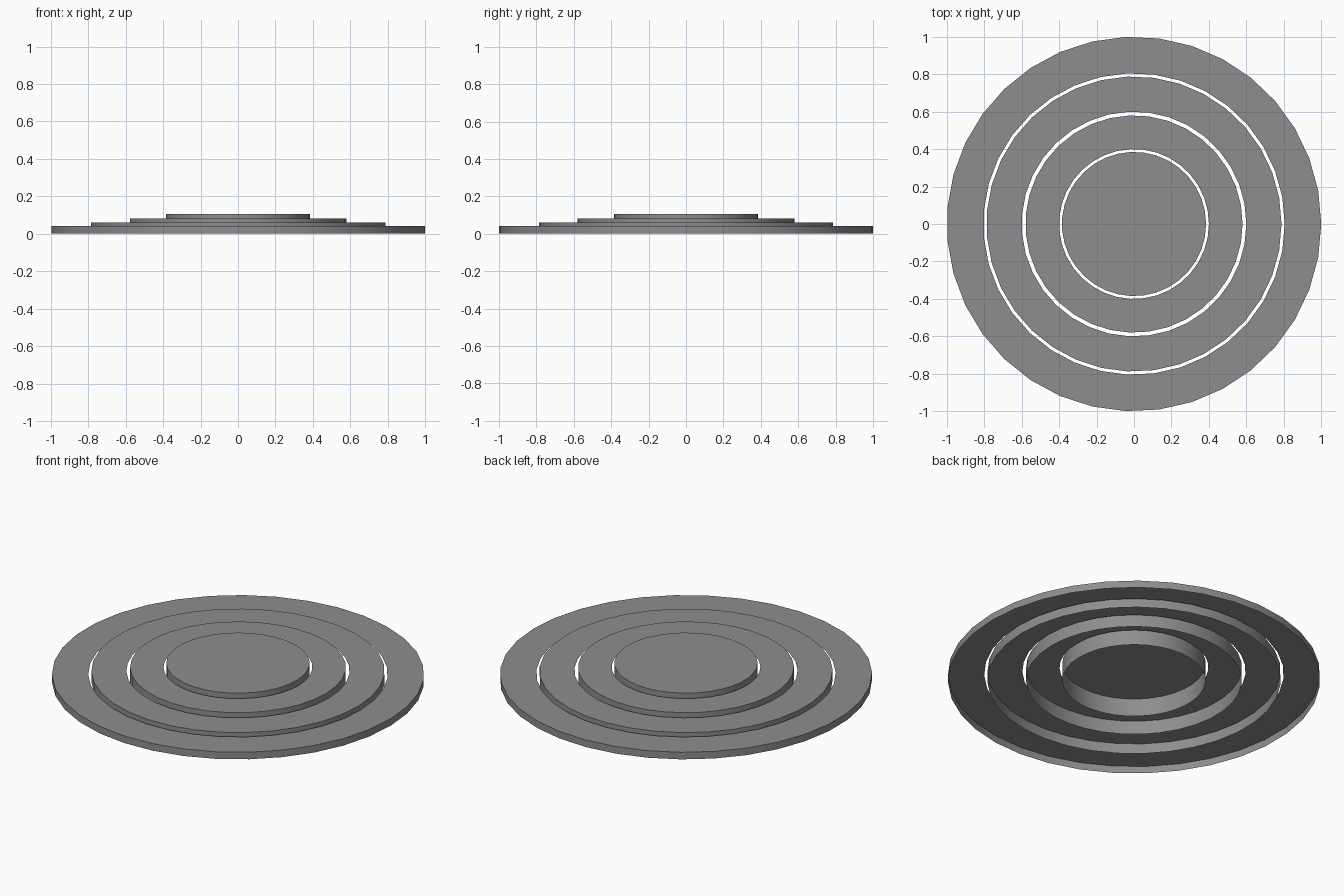
import bpy, bmesh
from math import cos, sin, tau, radians

if "Cube" in bpy.data.objects:
    bpy.data.objects.remove(bpy.data.objects["Cube"])

SIDES = 35
grey = bpy.data.materials.new("dark_grey")
grey.diffuse_color = (0.27, 0.27, 0.27, 1)
grey.use_nodes = True
grey.node_tree.nodes["Principled BSDF"].inputs["Base Color"].default_value = grey.diffuse_color


def tier(name, outer, inner, top):
    """Open-bottomed tier: flat top with an outer skirt running to the ground."""
    bm = bmesh.new()

    def loop(r, z):
        return [bm.verts.new((r * cos(tau * i / SIDES), r * sin(tau * i / SIDES), z))
                for i in range(SIDES)]

    def bridge(a, b):
        for i in range(SIDES):
            j = (i + 1) % SIDES
            bm.faces.new((a[i], a[j], b[j], b[i]))

    # outer skirt
    rim = loop(outer, top)
    bridge(loop(outer, 0), rim)
    if inner:
        # ring top
        bridge(rim, loop(inner, top))
    else:
        # solid top
        bm.faces.new(rim)
    mesh = bpy.data.meshes.new(name)
    bm.to_mesh(mesh)
    bm.free()
    mesh.materials.append(grey)
    obj = bpy.data.objects.new(name, mesh)
    bpy.context.collection.objects.link(obj)
    # smooth round the skirt, sharp at the rims
    bpy.context.view_layer.objects.active = obj
    obj.select_set(True)
    bpy.ops.object.shade_smooth_by_angle(angle=radians(30))
    obj.select_set(False)


# concentric tiers, rising towards the centre
tier("outer_ring", 1.0, 0.805, 0.042)
tier("middle_ring", 0.788, 0.6, 0.06)
tier("inner_ring", 0.58, 0.4, 0.081)
tier("centre_disc", 0.385, 0, 0.106)
